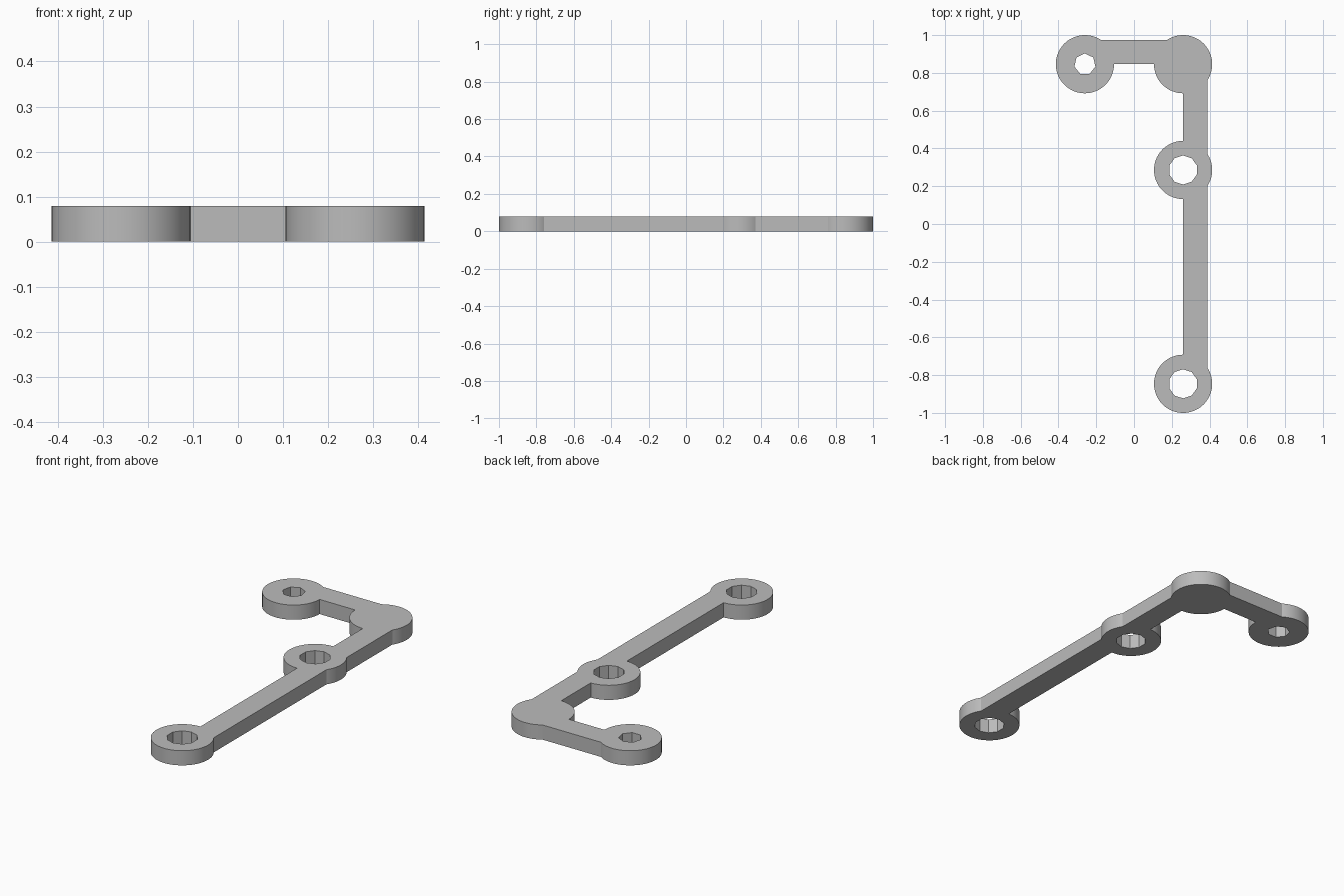
import bpy
import math
from mathutils import Vector

THICK = 0.079
RING_R = 0.154
BAR_W = 0.128
X, Y, MID_Y = 0.26, 0.846, 0.286

if "Cube" in bpy.data.objects:
    bpy.data.objects.remove(bpy.data.objects["Cube"], do_unlink=True)

grey = bpy.data.materials.new("plain grey")
grey.use_nodes = True
colour = (0.5, 0.5, 0.5, 1)
grey.diffuse_color = colour
grey.node_tree.nodes["Principled BSDF"].inputs["Base Color"].default_value = colour


def disc(name, x, y, radius, sides, height=THICK):
    """Upright prism with one corner pointing to +y."""
    bpy.ops.mesh.primitive_cylinder_add(vertices=sides, radius=radius, depth=height,
                                        location=(x, y, THICK / 2))
    ob = bpy.context.object
    ob.name = name
    ob.data.materials.append(grey)
    return ob


def bar(name, low, high):
    """Box between two plan corners."""
    low, high = Vector((*low, 0)), Vector((*high, THICK))
    bpy.ops.mesh.primitive_cube_add(size=1, location=(low + high) / 2)
    ob = bpy.context.object
    ob.name = name
    ob.scale = high - low
    bpy.ops.object.transform_apply(location=False, rotation=False, scale=True)
    ob.data.materials.append(grey)
    return ob


def combine(target, other, operation):
    mod = target.modifiers.new(operation.lower(), "BOOLEAN")
    mod.operation = operation
    mod.solver = "EXACT"
    mod.object = other
    bpy.context.view_layer.objects.active = target
    bpy.ops.object.modifier_apply(modifier=mod.name)
    bpy.data.objects.remove(other, do_unlink=True)


# Long and short arms, each running along one side of the boss centres
bracket = bar("bracket", (X, -Y), (X + BAR_W, Y))
combine(bracket, bar("short_arm", (-X, Y), (X, Y + BAR_W)), "UNION")

# Round bosses at the ends, the middle and the solid corner
for x, y in ((X, -Y), (X, MID_Y), (X, Y), (-X, Y)):
    combine(bracket, disc("boss", x, y, RING_R, 96), "UNION")

# Faceted screw holes: two large, one small
for x, y, radius, sides in ((X, -Y, 0.077, 10), (X, MID_Y, 0.077, 10), (-X, Y, 0.057, 7)):
    combine(bracket, disc("hole", x, y, radius, sides, THICK * 3), "DIFFERENCE")

# Smooth round walls, crisp rims and hole facets
bpy.ops.object.select_all(action="DESELECT")
bracket.select_set(True)
bpy.context.view_layer.objects.active = bracket
bpy.ops.object.shade_smooth_by_angle(angle=math.radians(20))
